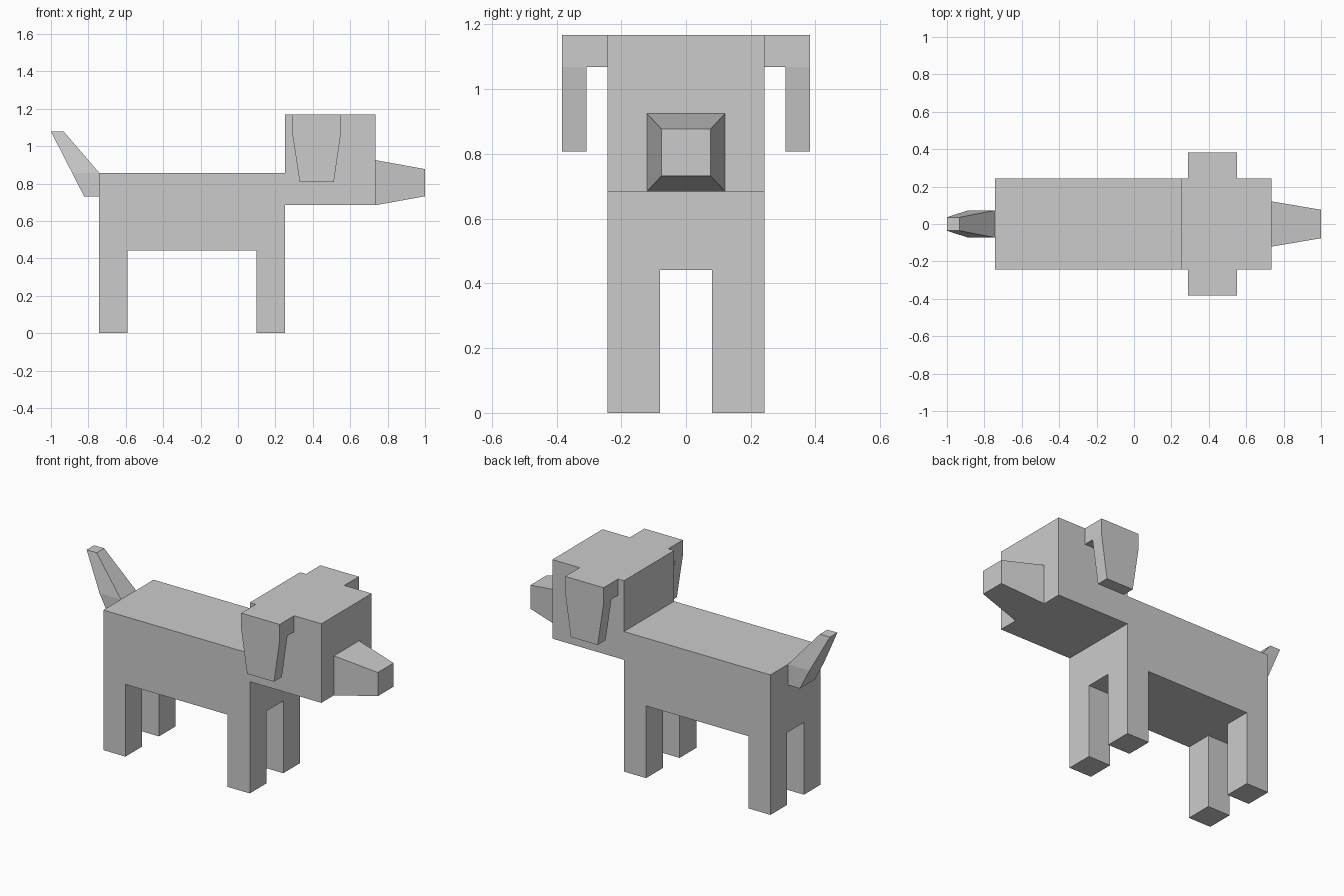
import bpy
import bmesh

if "Cube" in bpy.data.objects:
    bpy.data.objects.remove(bpy.data.objects["Cube"])


def loft(name, sections, axis="y", mirror=False, cap_start=True):
    """Bridge rectangular sections: (point a, point b, low, high along axis)."""
    bm = bmesh.new()
    rings = []
    for a, b, lo, hi in sections:
        ring = []
        for p, w in ((a, lo), (a, hi), (b, hi), (b, lo)):
            co = (p[0], w, p[1]) if axis == "y" else (w, p[0], p[1])
            ring.append(bm.verts.new(co))
        rings.append(ring)
    for r, s in zip(rings, rings[1:]):
        for i in range(4):
            j = (i + 1) % 4
            bm.faces.new((r[i], r[j], s[j], s[i]))
    bm.faces.new(rings[-1])
    if cap_start:
        bm.faces.new(rings[0])
    # Hinge points repeat between sections, so merge them
    bmesh.ops.remove_doubles(bm, verts=bm.verts[:], dist=0.0005)
    bmesh.ops.recalc_face_normals(bm, faces=bm.faces[:])
    mesh = bpy.data.meshes.new(name)
    bm.to_mesh(mesh)
    bm.free()
    obj = bpy.data.objects.new(name, mesh)
    bpy.context.collection.objects.link(obj)
    if mirror:
        mod = obj.modifiers.new("Mirror", "MIRROR")
        mod.use_axis = (False, True, False)
        mod.use_mirror_merge = False
    return obj


W = 0.243                      # half width of body and head
BACK, CHEST, FACE = -0.742, 0.25, 0.735
BELLY, SPINE = 0.442, 0.857
CHIN, CROWN = 0.684, 1.168

# Torso
loft("body", [((BACK, BELLY), (BACK, SPINE), -W, W),
              ((CHEST, BELLY), (CHEST, SPINE), -W, W)])

# Leg pairs
for name, x0, x1 in (("back_legs", BACK, -0.592), ("front_legs", 0.10, CHEST)):
    loft(name, [((x0, BELLY), (x1, BELLY), 0.081, W),
                ((x0, 0), (x1, 0), 0.081, W)], mirror=True, cap_start=False)

# Head and tapered snout
loft("head", [((CHEST, CHIN), (CHEST, CROWN), -W, W),
              ((FACE, CHIN), (FACE, CROWN), -W, W)])
loft("snout", [((FACE, CHIN), (FACE, 0.925), -0.121, 0.121),
               ((1.0, 0.732), (1.0, 0.877), -0.076, 0.076)], cap_start=False)

# Ears: out from the crown, then down in a tapering flap
loft("ears", [((W, 1.069), (W, CROWN), 0.29, 0.55),
              ((0.307, 1.069), (0.383, CROWN), 0.29, 0.55),
              ((0.307, 1.069), (0.383, 1.069), 0.29, 0.55),
              ((0.307, 0.807), (0.383, 0.807), 0.33, 0.512)],
     axis="x", mirror=True, cap_start=False)

# Tail: short root, then a tapering raised tip
loft("tail", [((BACK, 0.73), (BACK, SPINE), -0.073, 0.073),
              ((-0.822, 0.73), (BACK, SPINE), -0.073, 0.073),
              ((-0.887, SPINE), (BACK, SPINE), -0.073, 0.073),
              ((-1.0, 1.078), (-0.932, 1.078), -0.036, 0.036)],
     cap_start=False)
